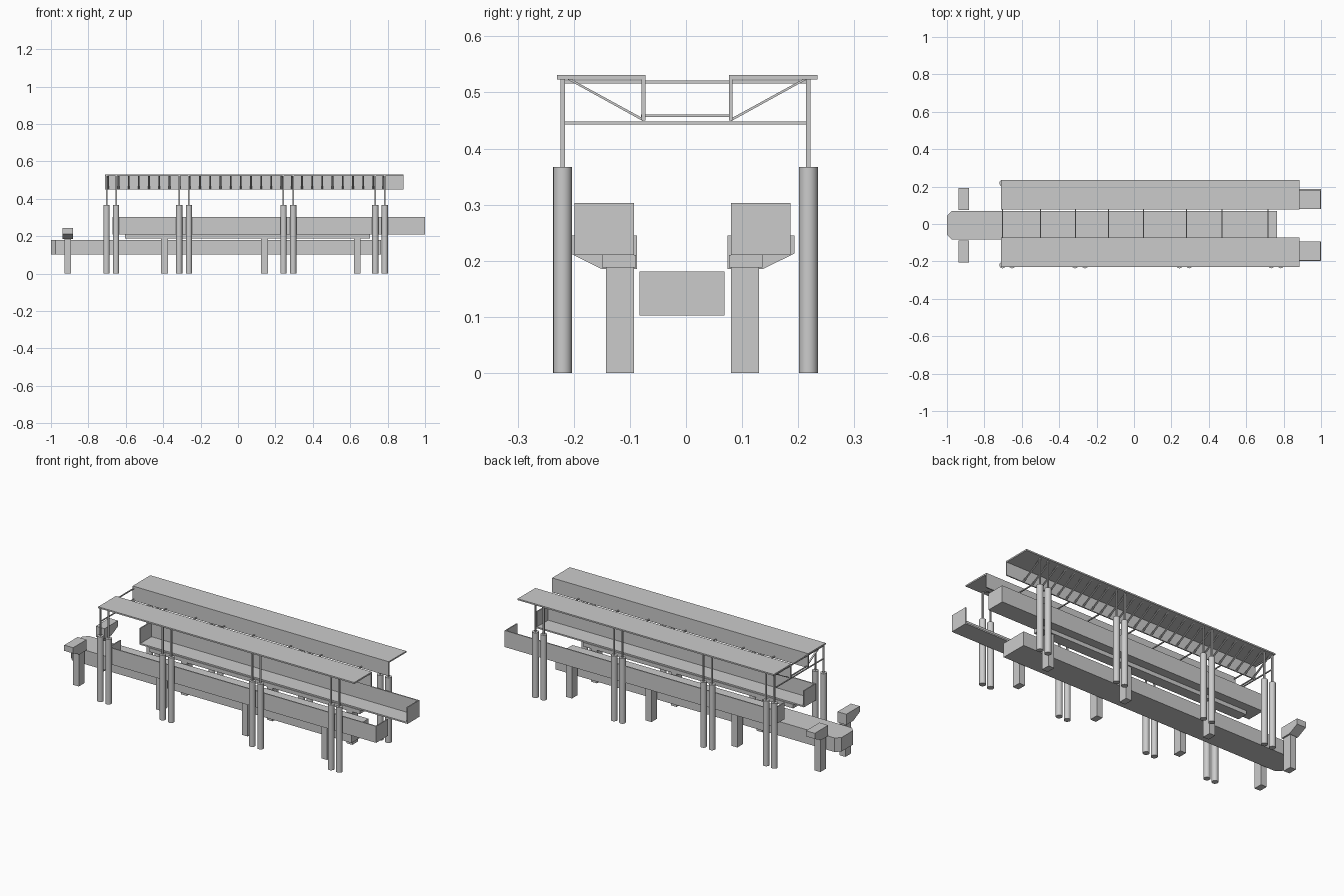
import bpy, bmesh
from mathutils import Vector

if "Cube" in bpy.data.objects:
    bpy.data.objects.remove(bpy.data.objects["Cube"])

SHIFT = -0.0065   # platforms and girder sit slightly off the roof's centre line


def finish(name, bm):
    bmesh.ops.recalc_face_normals(bm, faces=bm.faces)
    me = bpy.data.meshes.new(name)
    bm.to_mesh(me)
    bm.free()
    ob = bpy.data.objects.new(name, me)
    bpy.context.collection.objects.link(ob)
    return ob


def add_box(bm, x0, x1, y0, y1, z0, z1):
    vs = bmesh.ops.create_cube(bm, size=1)["verts"]
    for v in vs:
        v.co = Vector(((x0 + x1) / 2 + v.co.x * (x1 - x0),
                       (y0 + y1) / 2 + v.co.y * (y1 - y0),
                       (z0 + z1) / 2 + v.co.z * (z1 - z0)))


def add_prism(bm, points, offset):
    # extrude a flat outline of 3D points along an offset
    face = bm.faces.new([bm.verts.new(p) for p in points])
    ext = bmesh.ops.extrude_face_region(bm, geom=[face])["geom"]
    for v in ext:
        if isinstance(v, bmesh.types.BMVert):
            v.co += Vector(offset)


def boxes(name, *dims):
    bm = bmesh.new()
    for d in dims:
        add_box(bm, *d)
    return finish(name, bm)


# central track girder with a chamfered nose
bm = bmesh.new()
outline = [(-1, -0.058), (-0.975, -0.083), (0.765, -0.083),
           (0.765, 0.069), (-0.975, 0.069), (-1, 0.044)]
add_prism(bm, [(x, y, 0.102) for x, y in outline], (0, 0, 0.079))
finish("track_girder", bm)

PAIRS = [(-0.703, -0.652), (-0.315, -0.262), (0.243, 0.295), (0.734, 0.785)]
PIERS = [-0.91, -0.393, 0.142, 0.638]

for side, s in (("front", -1), ("back", 1)):
    def py(a):
        return s * a + SHIFT

    def ry(a):
        return s * a + 0.002

    # platform trough: floor, outer parapet and end walls, open to the track
    bm = bmesh.new()
    ya, yb = py(0.0865), py(0.1925)
    add_box(bm, -0.67, 1.0, min(ya, yb), max(ya, yb), 0.21, 0.218)
    yw = py(0.186)
    add_box(bm, -0.67, 1.0, min(yw, yb), max(yw, yb), 0.21, 0.303)
    for x in (-0.67, 0.994):
        add_box(bm, x, x + 0.006, min(ya, yb), max(ya, yb), 0.21, 0.303)
    finish(side + "_platform", bm)

    # bearing beam under the platform
    yc = sorted((py(0.083), py(0.143)))
    boxes(side + "_platform_beam", (-0.605, 0.705, *yc, 0.188, 0.21))

    # square piers
    yp = sorted((py(0.0865), py(0.1365)))
    boxes(side + "_piers",
          *[(x - 0.018, x + 0.018, *yp, 0, 0.19) for x in PIERS])

    # flared bracket on the free-standing end pier
    bm = bmesh.new()
    prof = [(0.0805, 0.245), (0.2, 0.245), (0.2, 0.213), (0.143, 0.185), (0.0805, 0.185)]
    add_prism(bm, [(-0.938, py(a), z) for a, z in prof], (0.055, 0, 0))
    finish(side + "_pier_bracket", bm)

    # paired round columns
    bm = bmesh.new()
    for pair in PAIRS:
        for x in pair:
            vs = bmesh.ops.create_cone(bm, cap_ends=True, segments=16, radius1=0.017,
                                       radius2=0.017, depth=0.367)["verts"]
            bmesh.ops.translate(bm, verts=vs, vec=(x, s * 0.219 - 0.001, 0.1835))
    col = finish(side + "_columns", bm)
    for p in col.data.polygons:
        p.use_smooth = len(p.vertices) == 4

    # slim roof posts on the columns
    boxes(side + "_roof_posts",
          *[(x - 0.004, x + 0.004, s * 0.219 - 0.005, s * 0.219 + 0.003, 0.36, 0.525)
            for pair in PAIRS for x in pair])

    # roof slab and hanging inner fascia
    yr = sorted((ry(0.0745), ry(0.232)))
    boxes(side + "_roof", (-0.71, 0.885, *yr, 0.523, 0.531))
    yf = sorted((ry(0.0745), ry(0.081)))
    boxes(side + "_fascia", (-0.71, 0.885, *yf, 0.45, 0.524))

    # diagonal struts from the fascia foot to the roof edge
    bm = bmesh.new()
    strut = [(0.079, 0.449), (0.079, 0.454), (0.207, 0.524), (0.215, 0.524)]
    for i in range(28):
        x = -0.698 + i * 0.0545
        add_prism(bm, [(x, ry(a), z) for a, z in strut], (0.009, 0, 0))
    finish(side + "_roof_struts", bm)

# bars joining the two roofs
boxes("roof_tie_bars",
      *[(x - 0.003, x + 0.003, -0.08, 0.083, 0.456, 0.461)
        for x in (-0.703, -0.5, -0.312, -0.137, 0.05, 0.28, 0.47, 0.717)])

# full-width end frame
boxes("end_frame",
      (-0.706, -0.7, -0.219, 0.219, 0.443, 0.448),
      (-0.706, -0.7, -0.219, 0.219, 0.516, 0.521))
